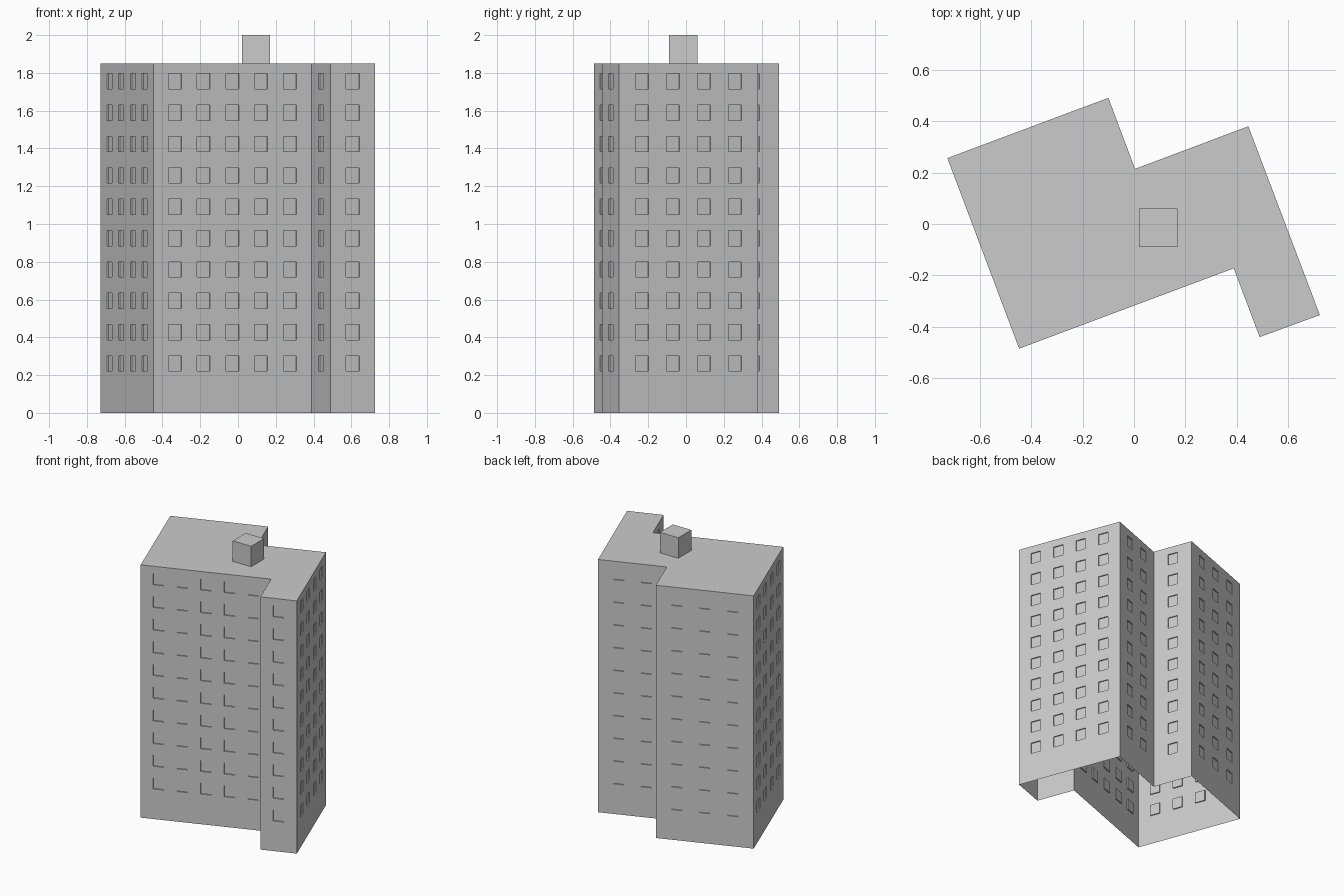
import bpy, bmesh
from mathutils import Vector

if "Cube" in bpy.data.objects:
    bpy.data.objects.remove(bpy.data.objects["Cube"])

HEIGHT = 1.85
ROWS, ROW_STEP, FIRST_ROW = 10, 0.166, 0.261
WIN_W, WIN_H, DEPTH = 0.074, 0.081, 0.008

# footprint corners, counter-clockwise, with window columns on the wall that follows
FOOTPRINT = [
    (-0.728, 0.257, 4), (-0.448, -0.486, 5), (0.389, -0.173, 1), (0.490, -0.441, 1),
    (0.725, -0.355, 4), (0.446, 0.381, 2), (0.004, 0.215, 1), (-0.100, 0.492, 3),
]


def finish(bm, name):
    bmesh.ops.remove_doubles(bm, verts=bm.verts, dist=0.0001)
    mesh = bpy.data.meshes.new(name)
    bm.to_mesh(mesh)
    bm.free()
    obj = bpy.data.objects.new(name, mesh)
    bpy.context.collection.objects.link(obj)
    return obj


def breaks(length, centres, size):
    """Grid lines with odd-numbered cells being windows."""
    cuts = [0.0]
    for c in centres:
        cuts += [c - size / 2, c + size / 2]
    return cuts + [length]


def add_wall(bm, start, end, columns):
    along = (end - start).normalized()
    length = (end - start).length
    outward = Vector((along.y, -along.x, 0))
    step = length / (columns + 0.5)
    us = breaks(length, [step * (0.75 + i) for i in range(columns)], WIN_W)
    zs = breaks(HEIGHT, [FIRST_ROW + ROW_STEP * i for i in range(ROWS)], WIN_H)

    def point(u, z, d=0.0):
        return start + along * u + Vector((0, 0, z)) - outward * d

    def quad(pts):
        bm.faces.new([bm.verts.new(p) for p in pts])

    for i in range(len(us) - 1):
        for j in range(len(zs) - 1):
            ring = [(us[i], zs[j]), (us[i + 1], zs[j]),
                    (us[i + 1], zs[j + 1]), (us[i], zs[j + 1])]
            if i % 2 and j % 2:
                # recessed window: pane and four reveals
                quad([point(*p, DEPTH) for p in ring])
                for k in range(4):
                    a, b = ring[k], ring[(k + 1) % 4]
                    quad([point(*a), point(*b), point(*b, DEPTH), point(*a, DEPTH)])
            else:
                quad([point(*p) for p in ring])


corners = [Vector((x, y, 0)) for x, y, _ in FOOTPRINT]

# walls, open at the bottom
bm = bmesh.new()
for i, (_, _, columns) in enumerate(FOOTPRINT):
    add_wall(bm, corners[i], corners[(i + 1) % len(corners)], columns)
finish(bm, "walls")

# flat roof
bm = bmesh.new()
bm.faces.new([bm.verts.new((c.x, c.y, HEIGHT)) for c in corners])
finish(bm, "roof")

# square lift housing on the roof
bpy.ops.mesh.primitive_cube_add(size=1, location=(0.095, -0.015, (HEIGHT + 2) / 2))
housing = bpy.context.object
housing.name = "roof_housing"
housing.scale = (0.15, 0.15, 2 - HEIGHT)
